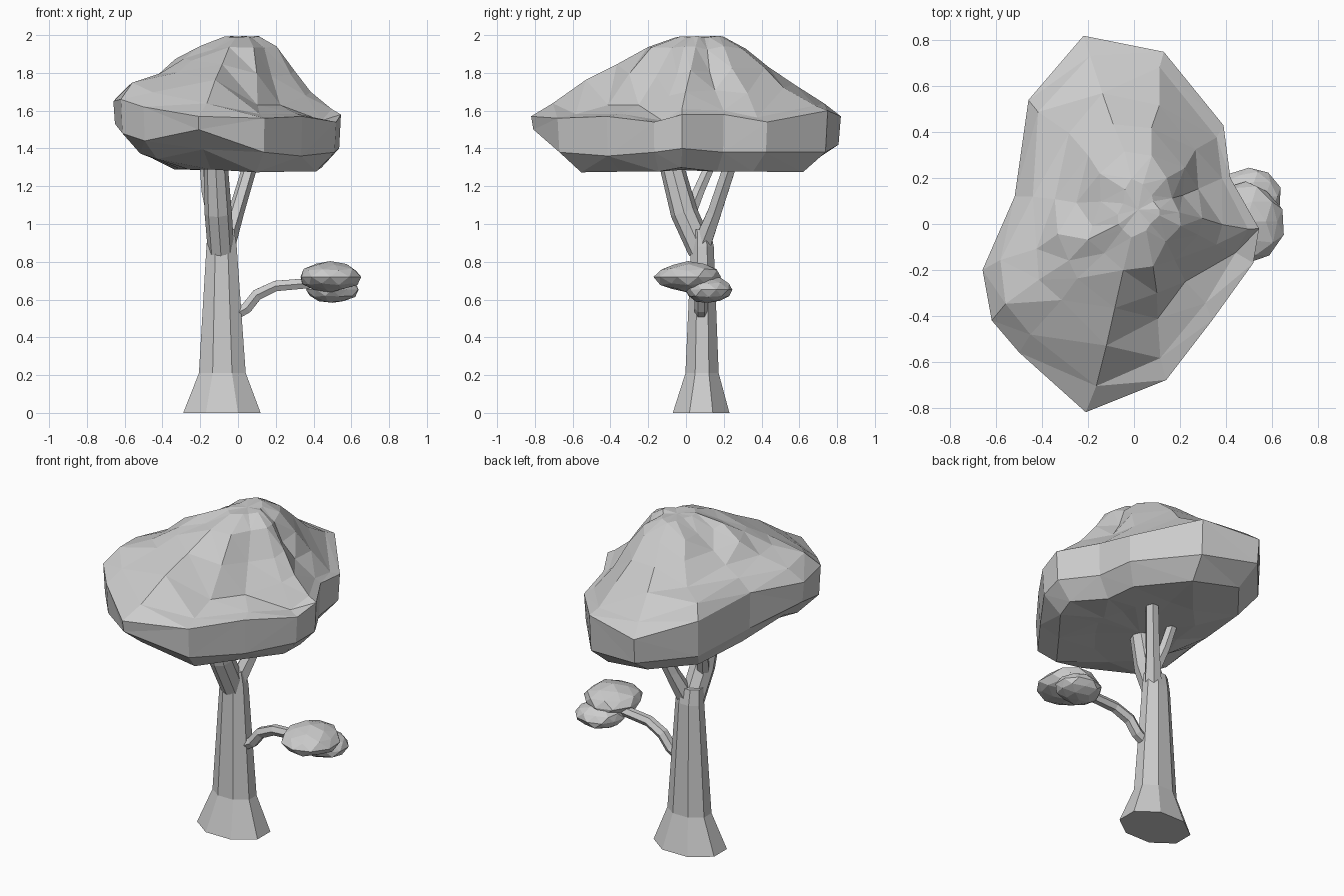
import bpy, bmesh, math, random
from mathutils import Vector

if "Cube" in bpy.data.objects:
    bpy.data.objects.remove(bpy.data.objects["Cube"])

random.seed(4)


def finish(name, bm, tri=False):
    if tri:
        bmesh.ops.triangulate(bm, faces=bm.faces[:])
    bmesh.ops.recalc_face_normals(bm, faces=bm.faces[:])
    me = bpy.data.meshes.new(name)
    bm.to_mesh(me)
    bm.free()
    ob = bpy.data.objects.new(name, me)
    bpy.context.collection.objects.link(ob)
    return ob


def loft(name, rings, tri=False):
    """Skin a stack of equal-length rings and cap both ends."""
    bm = bmesh.new()
    vs = [[bm.verts.new(p) for p in r] for r in rings]
    n = len(vs[0])
    for a, b in zip(vs, vs[1:]):
        for i in range(n):
            j = (i + 1) % n
            bm.faces.new((a[i], a[j], b[j], b[i]))
    for end, mid in ((vs[0], rings[0]), (vs[-1], rings[-1])):
        if tri:
            c = bm.verts.new(sum((Vector(p) for p in mid), Vector()) / n)
            for i in range(n):
                bm.faces.new((end[i], end[(i + 1) % n], c))
        else:
            bm.faces.new(end)
    return finish(name, bm, tri)


def tube(name, path, n=6):
    """Faceted limb along a path of (x, y, z, radius)."""
    pts = [Vector(p[:3]) for p in path]
    rings = []
    for i, p in enumerate(pts):
        t = (pts[min(i + 1, len(pts) - 1)] - pts[max(i - 1, 0)]).normalized()
        ref = Vector((0, 1, 0)) if abs(t.x) > 0.6 else Vector((1, 0, 0))
        u = (ref - t * ref.dot(t)).normalized()
        v = t.cross(u)
        r = path[i][3]
        rings.append([p + u * r * math.cos(k * math.tau / n) + v * r * math.sin(k * math.tau / n)
                      for k in range(n)])
    return loft(name, rings)


# Trunk: flared octagon, wider along x: (cx, cy, z, rx, ry)
trunk = [(-.085, .08, 0, .205, .15), (-.083, .085, .21, .124, .088),
         (-.087, .087, .88, .08, .06), (-.09, .08, .97, .07, .05)]
k8 = 1 / math.cos(math.pi / 8)
loft("trunk", [[(cx + rx * k8 * math.cos((i + .5) * math.tau / 8),
                 cy + ry * k8 * math.sin((i + .5) * math.tau / 8), z) for i in range(8)]
               for cx, cy, z, rx, ry in trunk])

# Forked limbs and low side branch
tube("front_limb", [(-.09, .08, .86, .07), (-.105, -.01, 1.06, .072), (-.12, -.09, 1.36, .062)], 8)
tube("back_limb", [(-.07, .08, .88, .055), (-.01, .15, 1.06, .042), (.08, .25, 1.36, .038)])
tube("left_limb", [(-.13, .02, 1.06, .04), (-.16, .07, 1.18, .034), (-.175, .15, 1.36, .03)])
tube("side_branch", [(.0, .08, .53, .034), (.045, .08, .555, .034), (.1, .08, .625, .034),
                     (.2, .07, .672, .032), (.42, .06, .69, .03)])

# Canopy rim, anticlockwise: (x, y, rim bottom z, rim top z, shoulder z)
rim = [(-.21, -.82, 1.5, 1.57, 1.77), (.14, -.68, 1.38, 1.56, 1.64), (.34, -.42, 1.36, 1.57, 1.62),
       (.52, -.17, 1.38, 1.54, 1.67), (.545, -.02, 1.40, 1.58, 1.69), (.42, .2, 1.38, 1.58, 1.70),
       (.39, .43, 1.38, 1.54, 1.70), (.13, .75, 1.38, 1.6, 1.73), (-.22, .82, 1.42, 1.57, 1.74),
       (-.46, .54, 1.42, 1.64, 1.76), (-.52, .12, 1.45, 1.67, 1.79), (-.66, -.2, 1.53, 1.65, 1.80),
       (-.62, -.42, 1.48, 1.66, 1.80), (-.5, -.56, 1.44, 1.62, 1.80)]
under, dome = Vector((-.08, -.02)), Vector((.03, .08))


def canopy_ring(center, scale, height, jitter=.018):
    ring = []
    for c in rim:
        p = center + (Vector(c[:2]) - center) * scale
        j = [random.uniform(-jitter, jitter) for _ in range(3)]
        ring.append((p.x + j[0], p.y + j[1], height(c) + j[2] * .7))
    return ring


loft("canopy", [
    canopy_ring(under, .45, lambda c: 1.29, .01),
    canopy_ring(under, .82, lambda c: max(c[2] - .1, 1.28), .01),
    canopy_ring(under, .985, lambda c: c[2], 0),
    canopy_ring(under, 1, lambda c: c[3], 0),
    canopy_ring(dome, .88, lambda c: c[3] + (.02 if c[0] > .1 else .08)),
    canopy_ring(dome, .67, lambda c: c[4]),
    canopy_ring(dome, .5, lambda c: (c[4] + 1.93) / 2),
    canopy_ring(dome, .33, lambda c: 1.93),
    canopy_ring(dome, .15, lambda c: 1.99, .008)], tri=True)


# Small leaf cluster on the side branch
def leaf_lobe(name, center, size):
    bm = bmesh.new()
    bmesh.ops.create_icosphere(bm, subdivisions=2, radius=1)
    for v in bm.verts:
        f = random.uniform(.92, 1.05)
        v.co = Vector(center) + Vector([v.co[i] * f * size[i] for i in range(3)])
    finish(name, bm)


leaf_lobe("leaf_cluster_top", (.488, .01, .72), (.165, .175, .08))
leaf_lobe("leaf_cluster_bottom", (.5, .12, .652), (.14, .125, .072))
